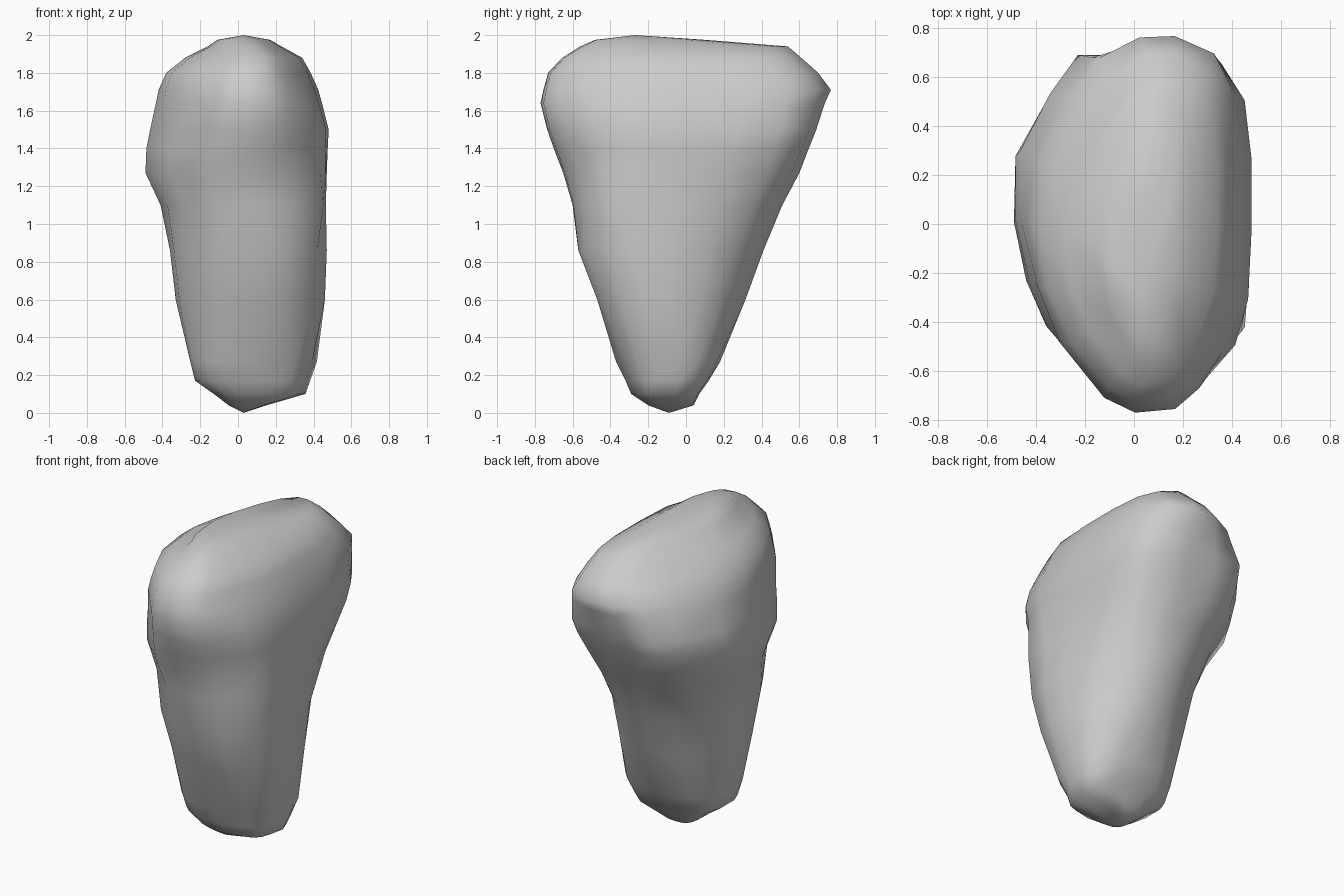
import bpy, bmesh
from math import cos, sin, pi, copysign

# Height levels: z, left x, right x, front y, back y
LEVELS = [
    (0.04, -0.05, 0.15, -0.20, 0.04),
    (0.10, -0.13, 0.36, -0.29, 0.07),
    (0.17, -0.23, 0.385, -0.32, 0.12),
    (0.27, -0.255, 0.42, -0.37, 0.18),
    (0.60, -0.33, 0.46, -0.47, 0.315),
    (0.86, -0.36, 0.47, -0.57, 0.41),
    (1.10, -0.41, 0.465, -0.60, 0.51),
    (1.27, -0.49, 0.47, -0.65, 0.60),
    (1.40, -0.485, 0.475, -0.70, 0.65),
    (1.50, -0.465, 0.48, -0.735, 0.69),
    (1.64, -0.435, 0.445, -0.77, 0.735),
    (1.71, -0.42, 0.425, -0.755, 0.767),
    (1.80, -0.38, 0.385, -0.73, 0.70),
    (1.88, -0.28, 0.34, -0.655, 0.61),
    (1.94, -0.16, 0.23, -0.56, 0.54),
    (1.975, -0.11, 0.17, -0.48, 0.10),
]


def rounded_box(n, power):
    pts = []
    for i in range(n):
        a = -pi / 2 + 2 * pi * i / n
        u, v = (copysign(abs(f) ** (2 / power), f) for f in (cos(a), sin(a)))
        trim = 0.9 if u > 0.3 and v < -0.3 else 1   # worn front right corner
        pts.append((u * trim, v * trim))
    return pts


# Normalised plan outlines, from foot to head
FOOT = rounded_box(18, 3)
LOW = [(0, -1), (.3, -1), (.54, -.95), (.88, -.71), (1, -.36), (1, 0),
       (.9, .4), (.7, .7), (.45, .89), (.2, 1), (-.15, 1), (-.5, .88),
       (-.75, .65), (-.93, .35), (-1, 0), (-.95, -.4), (-.72, -.73), (-.38, -.94)]
WAIST = [(0, -1), (.35, -.99), (.62, -.88), (.99, -.67), (1, -.38), (1, 0),
         (.95, .4), (.82, .72), (.6, .92), (.27, 1), (-.12, 1), (-.5, .92),
         (-.75, .7), (-.98, .4), (-1, .04), (-.91, -.35), (-.73, -.65), (-.34, -.93)]
HIGH = [(0, -1), (.37, -.98), (.6, -.86), (.86, -.66), (.97, -.4), (1, 0),
        (1, .4), (.94, .74), (.74, .95), (.3, 1), (-.1, 1), (-.5, 1),
        (-.74, .78), (-1, .45), (-1, .07), (-.88, -.3), (-.73, -.58), (-.3, -.92)]
TOP = [(0, -1), (.37, -.98), (.58, -.88), (.75, -.68), (.95, -.4), (1, 0),
       (1, .4), (.94, .7), (.78, .89), (.42, 1), (.1, .99), (-.28, .84),
       (-.58, .61), (-.86, .3), (-1, -.03), (-.92, -.36), (-.66, -.67), (-.27, -.92)]
PLANS = [(0.15, FOOT), (0.6, LOW), (0.86, LOW), (1.15, WAIST), (1.42, HIGH),
         (1.52, HIGH), (1.78, TOP)]


def plan_at(z):
    z = min(max(z, PLANS[0][0]), PLANS[-1][0])
    for (za, a), (zb, b) in zip(PLANS, PLANS[1:]):
        if z <= zb:
            t = (z - za) / (zb - za)
            return [(p[0] + (q[0] - p[0]) * t, p[1] + (q[1] - p[1]) * t)
                    for p, q in zip(a, b)]


def ring(bm, z, x0, x1, y0, y1):
    return [bm.verts.new(((x0 + x1) / 2 + u * (x1 - x0) / 2,
                          (y0 + y1) / 2 + v * (y1 - y0) / 2, z))
            for u, v in plan_at(z)]


# Loft the boulder and close it with a low point and a crest point
bm = bmesh.new()
rings = [ring(bm, *level) for level in LEVELS]
foot = bm.verts.new((0.03, -0.09, 0))
crest = bm.verts.new((0.03, -0.27, 2))
n = len(LOW)
for i in range(n):
    j = (i + 1) % n
    for lower, upper in zip(rings, rings[1:]):
        bm.faces.new((lower[i], lower[j], upper[j], upper[i]))
    bm.faces.new((foot, rings[0][j], rings[0][i]))
    bm.faces.new((crest, rings[-1][i], rings[-1][j]))
bmesh.ops.recalc_face_normals(bm, faces=bm.faces)
for f in bm.faces:
    f.smooth = True

mesh = bpy.data.meshes.new("boulder")
bm.to_mesh(mesh)
bm.free()
boulder = bpy.data.objects.new("boulder", mesh)
bpy.context.collection.objects.link(boulder)
